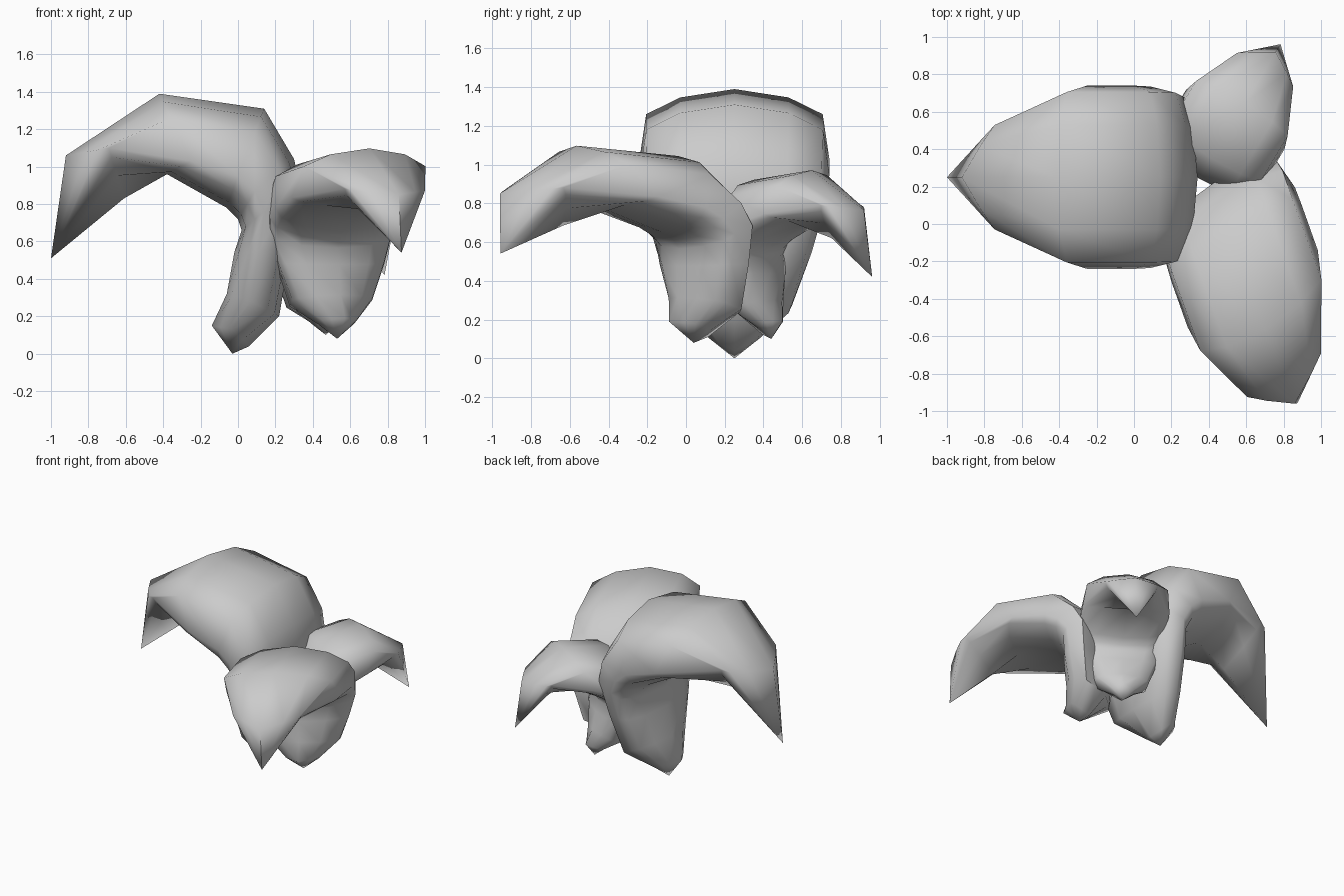
import bpy, bmesh, math
from mathutils import Vector

if "Cube" in bpy.data.objects:
    bpy.data.objects.remove(bpy.data.objects["Cube"])

# Leaf stations, u = reach, z = height:
# (outer u, z), (side u, z), (inner u, z), half width, roundness
STATIONS = [
    ((-.09, .04), (.00, .13), (.11, .15), .14, .4),
    ((-.25, .20), (-.10, .28), (.03, .32), .30, .9),
    ((-.31, .55), (-.14, .55), (-.01, .54), .40, 1),
    ((-.37, .85), (-.17, .76), (-.05, .66), .46, 1),
    ((-.33, 1.04), (-.12, .87), (-.03, .72), .485, 1),
    ((-.17, 1.31), (-.03, .95), (.03, .78), .49, 1),
    ((.39, 1.39), (.22, 1.03), (.35, .96), .49, 1),
    ((.89, 1.06), (.66, 1.10), (.58, .83), .30, .3),
]
# (fraction of half width, height fraction) of a rounded section
OUTER = ((0, 1), (.57, .88), (.93, .64), (1, 0))
INNER = ((.92, .42), (.57, .82), (0, 1))


def half_ring(o, s, i, w, r):
    """Points (u, v, z) from the outer centre line round one side to the inner."""
    o, s, i = Vector((o[0], 0, o[1])), Vector((s[0], 0, s[1])), Vector((i[0], 0, i[1]))
    pts = []
    for target, section in ((o, OUTER), (i, INNER)):
        for f, round_d in section:
            p = s.lerp(target, r * round_d + (1 - r) * (1 - f))
            p.y = f * w
            pts.append(p)
    return pts


def leaf(name, base, reach, side, up, tip_z=.51):
    base, reach, side, up = map(Vector, (base, reach, side, up))
    bm = bmesh.new()

    def vert(p):
        return bm.verts.new(base + reach * p[0] + side * p[1] + up * p[2])

    rings = []
    for st in STATIONS:
        h = half_ring(*st)
        full = h + [Vector((p.x, -p.y, p.z)) for p in h[-2:0:-1]]
        rings.append([vert(p) for p in full])
    n = len(rings[0])
    for a, b in zip(rings, rings[1:]):
        for k in range(n):
            j = (k + 1) % n
            bm.faces.new((a[k], a[j], b[j], b[k]))
    # pointed root and drooping tip
    for ring, p in ((rings[0], (0, 0, 0)), (rings[-1], (.97, 0, tip_z))):
        apex = vert(p)
        for k in range(n):
            bm.faces.new((ring[k], ring[(k + 1) % n], apex))
    bmesh.ops.recalc_face_normals(bm, faces=bm.faces)
    me = bpy.data.meshes.new(name)
    bm.to_mesh(me)
    bm.free()
    ob = bpy.data.objects.new(name, me)
    bpy.context.collection.objects.link(ob)
    bpy.ops.object.select_all(action='DESELECT')
    ob.select_set(True)
    bpy.context.view_layer.objects.active = ob
    bpy.ops.object.shade_smooth_by_angle(angle=math.radians(60))


# Three drooping leaves
leaf("large_leaf", (-.03, .25, 0), (-1, 0, 0), (0, 1, 0), (0, 0, 1))
leaf("medium_leaf", (.53, .04, .08), (.335, -.91, -.01), (.71, .42, 0), (.03, -.18, .735), .64)
c, s, k = math.cos(math.radians(59)), math.sin(math.radians(59)), .627
leaf("small_leaf", (.47, .44, .10), (k * c, k * s, 0), (k * s, -k * c, 0), (0, 0, k))
